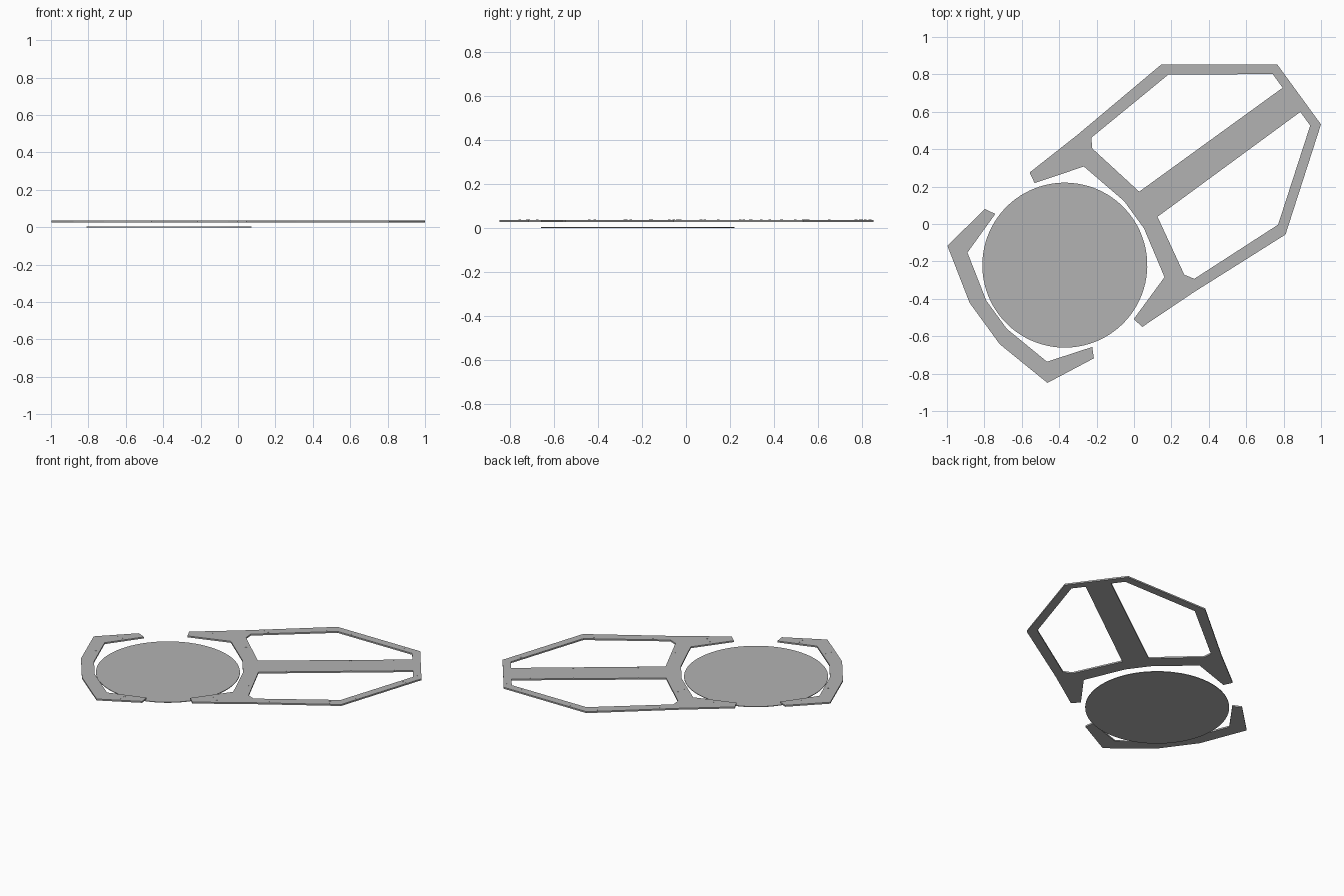
import bpy, bmesh, math
from mathutils import Matrix, Vector

if "Cube" in bpy.data.objects:
    bpy.data.objects.remove(bpy.data.objects["Cube"])

# Everything is symmetric about a diagonal axis through the disc centre
PLACE = Matrix.Translation((-0.37, -0.22, 0)) @ Matrix.Rotation(math.radians(36.1), 4, 'Z')
BOTTOM, TOP = 0.026, 0.036

grey = bpy.data.materials.new("plate_grey")
grey.use_nodes = True
grey.diffuse_color = (0.45, 0.45, 0.45, 1)
grey.node_tree.nodes["Principled BSDF"].inputs["Base Color"].default_value = grey.diffuse_color


def finish(name, bm):
    bmesh.ops.transform(bm, matrix=PLACE, verts=bm.verts)
    bmesh.ops.recalc_face_normals(bm, faces=bm.faces)
    mesh = bpy.data.meshes.new(name)
    bm.to_mesh(mesh)
    bm.free()
    mesh.materials.append(grey)
    obj = bpy.data.objects.new(name, mesh)
    bpy.context.collection.objects.link(obj)
    return obj


def mirrored(points):
    return [(u, -v) for u, v in points]


def plate(name, outer, inner):
    """Extrude a band whose two edges run from the arm tip to the axis and back."""
    outline = outer + mirrored(outer[::-1]) + mirrored(inner) + inner[::-1]
    bm = bmesh.new()
    face = bm.faces.new([bm.verts.new((u, v, BOTTOM)) for u, v in outline])
    ext = bmesh.ops.extrude_face_region(bm, geom=[face], use_keep_orig=True)
    top = [g for g in ext["geom"] if isinstance(g, bmesh.types.BMVert)]
    bmesh.ops.translate(bm, verts=top, vec=(0, 0, TOP - BOTTOM))
    return finish(name, bm)


# Round lower disc
bm = bmesh.new()
bmesh.ops.create_cone(bm, cap_ends=True, segments=96, radius1=0.441, radius2=0.441, depth=0.004,
                      matrix=Matrix.Translation((0, 0, 0.002)))
finish("disc", bm)

# Far clasp around the disc
clasp_out = [(-0.168, 0.494), (-0.446, 0.454), (-0.53, 0.137)]
clasp_in = [(-0.139, 0.44), (-0.381, 0.361), (-0.451, 0.093)]
plate("far_clasp", clasp_out, clasp_in)

# Near clasp between disc and frame
near_out = [(0.14, 0.511), (0.465, 0.523), (0.553, 0.083)]
near_in = [(0.128, 0.45), (0.393, 0.366), (0.458, 0.09)]
plate("near_clasp", near_out, near_in)

# Angular outer frame
frame_out = [(0.465, 0.523), (1.05, 0.563), (1.55, 0.199)]
frame_in = [(0.486, 0.417), (0.516, 0.467), (1.049, 0.497), (1.5, 0.17)]
plate("outer_frame", frame_out, frame_in)

# Central walkway from clasp to frame end
plate("centre_strip", [(0.553, 0.083), (1.5, 0.08)], [])

# Small bolts set along the plates
bolts = []


def bolt_pair(out_a, out_b, in_a, in_b, t):
    p = Vector(out_a).lerp(Vector(out_b), t)
    q = Vector(in_a).lerp(Vector(in_b), t)
    bolts.extend([p.lerp(q, 0.3), p.lerp(q, 0.7)])


for i, ts in ((0, (0.22, 0.88)), (1, (0.19, 0.83))):
    for t in ts:
        bolt_pair(frame_out[i], frame_out[i + 1], frame_in[i + 1], frame_in[i + 2], t)
for o, n in ((clasp_out, clasp_in), (near_out, near_in)):
    for i in (0, 1):
        bolt_pair(o[i], o[i + 1], n[i], n[i + 1], 0.5)
bolts += [Vector((u, 0.072)) for u in (0.72, 1.12, 1.38)] + [Vector((1.525, 0.15))]

bm = bmesh.new()
for b in bolts:
    for side in (1, -1):
        bmesh.ops.create_cone(bm, cap_ends=True, segments=8, radius1=0.006, radius2=0.006, depth=0.002,
                              matrix=Matrix.Translation((b.x, b.y * side, TOP)))
finish("bolts", bm)
